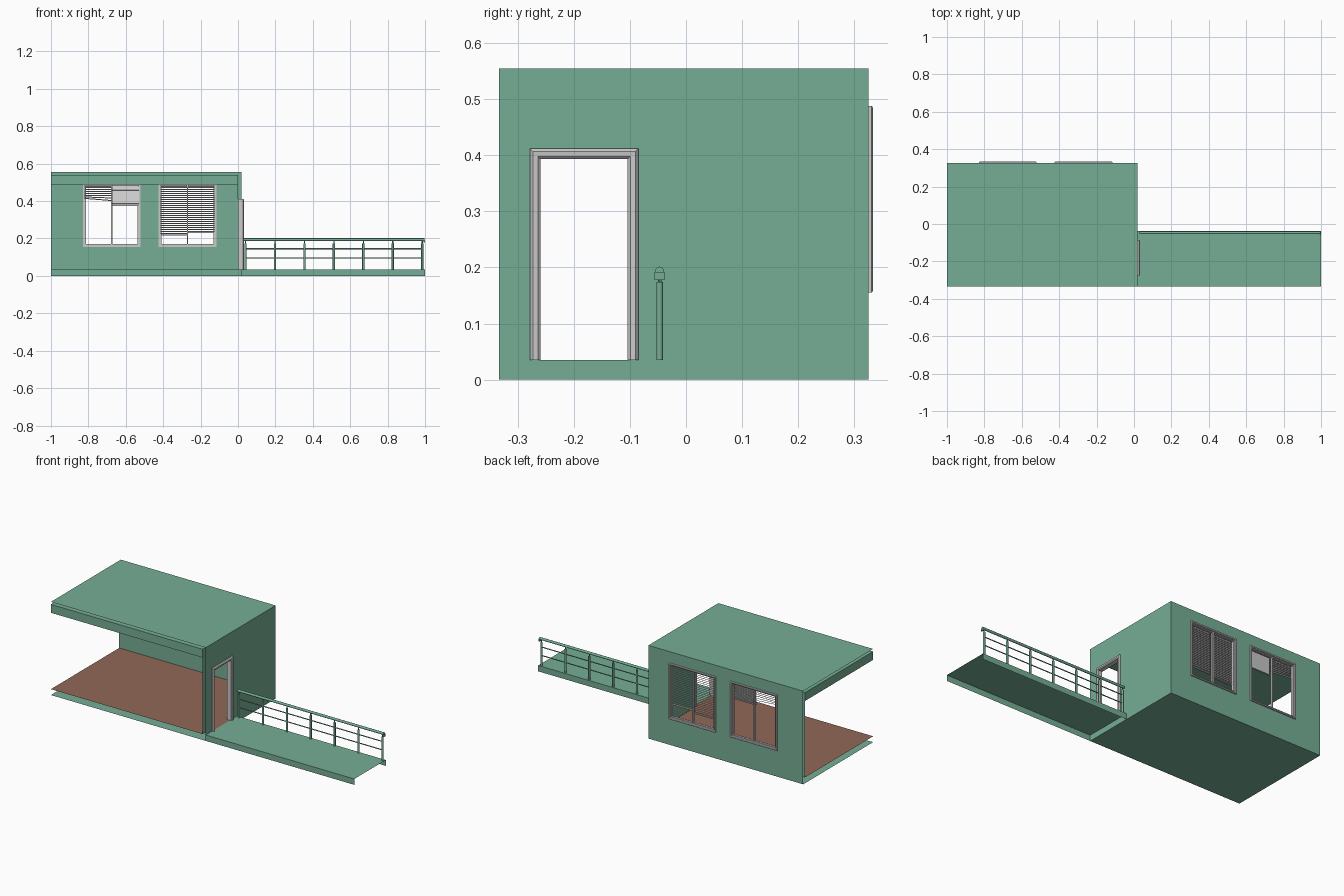
import bpy, bmesh, math
from mathutils import Matrix, Vector

if "Cube" in bpy.data.objects:
    bpy.data.objects.remove(bpy.data.objects["Cube"])


def material(name, color):
    m = bpy.data.materials.new(name)
    m.diffuse_color = (*color, 1)
    m.use_nodes = True
    m.node_tree.nodes["Principled BSDF"].inputs["Base Color"].default_value = m.diffuse_color
    return m


GREEN = material("green_paint", (0.18, 0.42, 0.30))
BROWN = material("brown_floor", (0.29, 0.14, 0.10))


def finish(name, bm, mat=None, smooth=False):
    bmesh.ops.remove_doubles(bm, verts=bm.verts, dist=1e-6)
    bmesh.ops.recalc_face_normals(bm, faces=bm.faces)
    me = bpy.data.meshes.new(name)
    bm.to_mesh(me)
    bm.free()
    ob = bpy.data.objects.new(name, me)
    bpy.context.collection.objects.link(ob)
    if mat:
        me.materials.append(mat)
    if smooth:
        bpy.context.view_layer.objects.active = ob
        ob.select_set(True)
        bpy.ops.object.shade_smooth_by_angle(angle=math.radians(35))
        ob.select_set(False)
    return ob


def add_box(bm, lo, hi, tilt=None):
    lo, hi = Vector(lo), Vector(hi)
    m = Matrix.Translation((lo + hi) / 2)
    if tilt:
        m = m @ tilt
    m = m @ Matrix.Diagonal((*(hi - lo), 1))
    bmesh.ops.create_cube(bm, size=1, matrix=m)


def box(name, lo, hi, mat=None):
    bm = bmesh.new()
    add_box(bm, lo, hi)
    return finish(name, bm, mat)


def panel(name, us, vs, put, mat, holes=()):
    """Flat sheet cut into a grid; listed (column, row) cells are left open."""
    bm = bmesh.new()
    for i in range(len(us) - 1):
        for j in range(len(vs) - 1):
            if (i, j) not in holes:
                q = [(us[i], vs[j]), (us[i + 1], vs[j]),
                     (us[i + 1], vs[j + 1]), (us[i], vs[j + 1])]
                bm.faces.new([bm.verts.new(put(*c)) for c in q])
    return finish(name, bm, mat)


def frame(name, rect, profile, put, closed=True, mat=None):
    """Sweep an (inset, depth) profile round a rectangle with mitred corners."""
    u0, u1, v0, v1 = rect
    bm = bmesh.new()
    rings = []
    for o, d in profile:
        b = v0 + o if closed else v0
        rings.append([bm.verts.new(put(u, v, d)) for u, v in
                      ((u0 + o, b), (u0 + o, v1 - o), (u1 - o, v1 - o), (u1 - o, b))])
    n = len(rings)
    for k in range(n):
        a, c = rings[k], rings[(k + 1) % n]
        for i in range(4 if closed else 3):
            j = (i + 1) % 4
            bm.faces.new((a[i], a[j], c[j], c[i]))
    if not closed:
        bm.faces.new([r[0] for r in rings])
        bm.faces.new([r[3] for r in rings])
    return finish(name, bm, mat)


L, R, F, B, H, FLOOR = -1.0, 0.02, -0.333, 0.325, 0.555, 0.035
IN_R, IN_B = 0.0, 0.310

# Outer shell sheets, open at the front and left
panel("roof", (L, R), (F, B), lambda u, v: (u, v, H), GREEN)
panel("underside", (L, R), (F, B), lambda u, v: (u, v, 0), GREEN)

# Back wall, two skins with window openings
win_x = [(-0.83, -0.52), (-0.425, -0.115)]
WZ0, WZ1 = 0.155, 0.488
cuts = [w + s for a, b in win_x for w, s in ((a, 0.006), (b, -0.006))]
win_holes = {(1, 1), (3, 1)}
zs = (WZ0 + 0.006, WZ1 - 0.006)
panel("back_wall_outer", (L, *cuts, R), (0, *zs, H), lambda u, v: (u, B, v), GREEN, win_holes)
panel("back_wall_inner", (L, *cuts, IN_R), (FLOOR, *zs, 0.54), lambda u, v: (u, IN_B, v),
      GREEN, win_holes)

# Right wall, two skins with the doorway
DOOR = (-0.278, -0.085, FLOOR, 0.412)
ys = (DOOR[0] + 0.01, DOOR[1] - 0.01)
panel("right_wall_outer", (F, *ys, B), (0, FLOOR, 0.402, H), lambda u, v: (R, u, v), GREEN, {(1, 1)})
panel("right_wall_inner", (F, *ys, IN_B), (FLOOR, 0.402, 0.54), lambda u, v: (IN_R, u, v), GREEN, {(1, 0)})
panel("door_sill", (IN_R, R), ys, lambda u, v: (u, v, FLOOR), BROWN)

# Floor and lowered ceiling
panel("floor", (L, IN_R), (F, IN_B), lambda u, v: (u, v, FLOOR), BROWN)
box("ceiling", (L, F, 0.49), (IN_R, IN_B, 0.54), GREEN)

# Door frame
frame("door_frame", DOOR,
      [(0, 0.0), (0, 0.026), (0.005, 0.032), (0.014, 0.031), (0.019, 0.026), (0.019, 0.0)],
      lambda u, v, d: (d, u, v), closed=False)

# Window frames with sashes and middle posts
for side, (a, b) in zip(("left", "right"), win_x):
    frame(side + "_window_frame", (a, b, WZ0, WZ1),
          [(0, 0.303), (0, 0.331), (0.003, 0.333), (0.009, 0.332), (0.012, 0.328), (0.012, 0.303)],
          lambda u, v, d: (u, d, v))
    mid = (a + b) / 2
    for tag, u0, u1 in (("a", a + 0.011, mid + 0.001), ("b", mid - 0.001, b - 0.011)):
        frame(f"{side}_window_sash_{tag}", (u0, u1, WZ0 + 0.011, WZ1 - 0.011),
              [(0, 0.311), (0, 0.324), (0.005, 0.324), (0.005, 0.311)],
              lambda u, v, d: (u, d, v))


# Slatted blinds
def blind(name, x0, x1, top, bottom, pitch, angle, sag=0.0):
    bm = bmesh.new()
    tilt = Matrix.Rotation(math.radians(angle), 4, 'X')
    y = 0.300
    n = round((top - bottom) / pitch)
    for i in range(n):
        z = top - (i + 0.5) * pitch
        skew = Matrix.Rotation(sag * max(0, i - n + 3), 4, 'Y')
        add_box(bm, (x0, y - 0.006, z - 0.0006), (x1, y + 0.006, z + 0.0006), skew @ tilt)
    add_box(bm, (x0, y - 0.007, top), (x1, y + 0.007, top + 0.01))
    if not sag:
        add_box(bm, (x0, y - 0.005, bottom - 0.005), (x1, y + 0.005, bottom))
    return finish(name, bm)


blind("blind_1", -0.820, -0.677, 0.477, 0.405, 0.0105, 20, sag=0.04)
blind("blind_2", -0.673, -0.530, 0.477, 0.380, 0.0090, 70)
blind("blind_3", -0.415, -0.272, 0.477, 0.222, 0.0106, 22)
blind("blind_4", -0.268, -0.125, 0.477, 0.235, 0.0106, 22)

# Walkway: top sheet with front and back skirts
WY = -0.037
panel("walkway_top", (R, 1), (F, WY), lambda u, v: (u, v, FLOOR), GREEN)
panel("walkway_front_skirt", (R, 1), (0, FLOOR), lambda u, v: (u, F, v), GREEN)
panel("walkway_back_skirt", (R, 1), (0, FLOOR), lambda u, v: (u, WY, v), GREEN)


# Railing
def tube(name, p, q, r, sides=12):
    p, q = Vector(p), Vector(q)
    bm = bmesh.new()
    m = Matrix.Translation((p + q) / 2) @ (q - p).to_track_quat('Z', 'Y').to_matrix().to_4x4()
    bmesh.ops.create_cone(bm, cap_ends=True, segments=sides, radius1=r, radius2=r,
                          depth=(q - p).length, matrix=m)
    return finish(name, bm, GREEN, smooth=True)


RY, X0, X1, N = -0.047, 0.040, 0.985, 7
for i in range(N):
    x = X0 + (X1 - X0) * i / (N - 1)
    tube(f"railing_post_{i + 1}", (x, RY, FLOOR), (x, RY, 0.174), 0.006)
    tube(f"railing_neck_{i + 1}", (x, RY, 0.172), (x, RY, 0.19), 0.003, 8)
for i, z in enumerate((0.095, 0.145)):
    tube(f"railing_bar_{i + 1}", (X0, RY, z), (X1, RY, z), 0.003, 8)
tube("handrail", (0.03, RY, 0.194), (0.997, RY, 0.194), 0.0075, 16)
box("handrail_end", (0.992, RY - 0.009, 0.178), (1.0, RY + 0.009, 0.192), GREEN)
